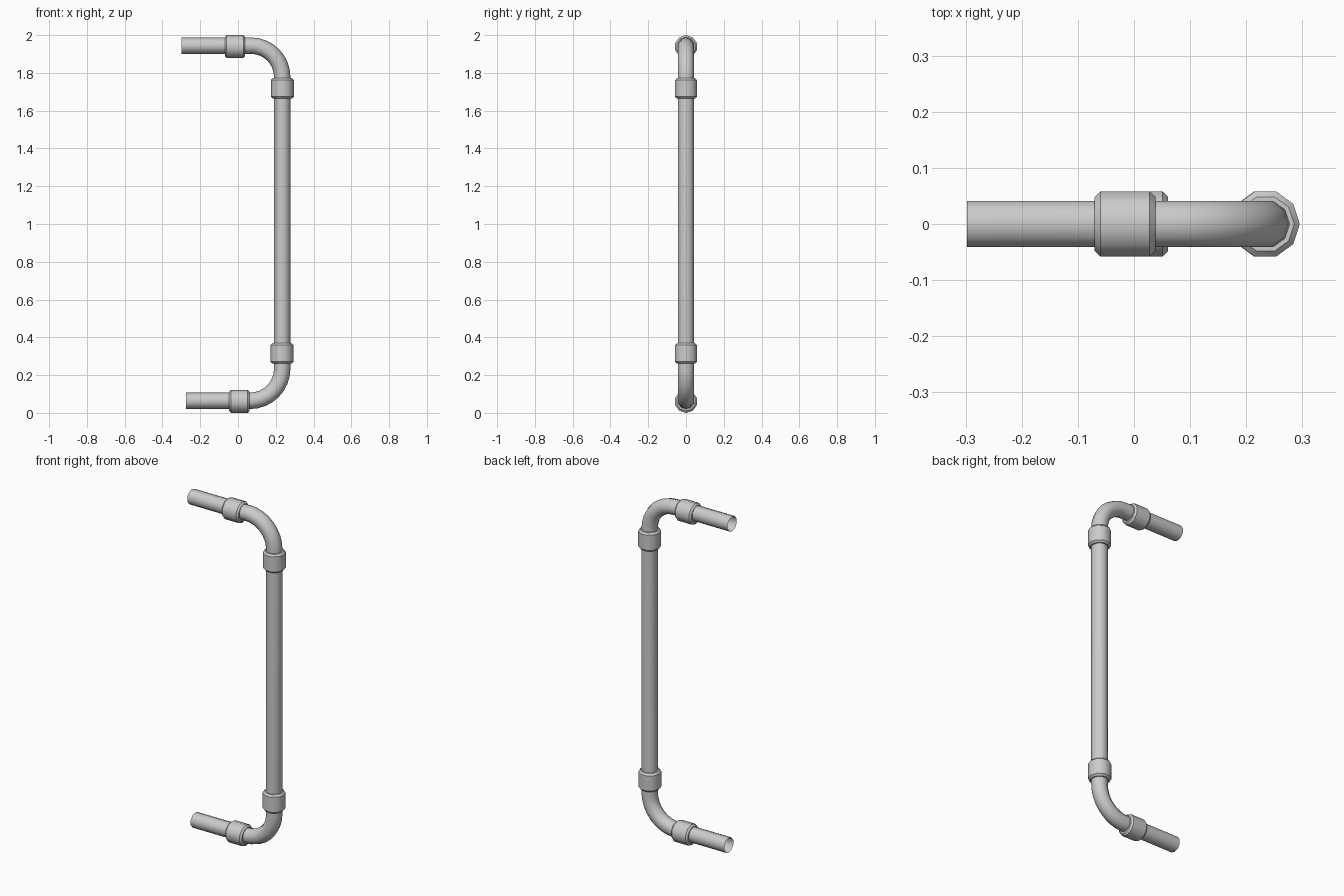
import bpy, math

if "Cube" in bpy.data.objects:
    bpy.data.objects.remove(bpy.data.objects["Cube"])

SIDES = 10
X_RISER, Z_TOP, Z_BOTTOM = 0.234, 1.944, 0.064
PIPE_R, COLLAR_R, CHAMFER = 0.0435, 0.061, 0.01


def sweep(name, stations, closed=False):
    """Skin rings along stations (x, z, heading, radius) lying in the XZ plane."""
    verts, faces = [], []
    for x, z, a, r in stations:
        nx, nz = -math.sin(a), math.cos(a)
        for i in range(SIDES):
            t = 2 * math.pi * i / SIDES
            c = r * math.cos(t)
            verts.append((x + nx * c, r * math.sin(t), z + nz * c))
    n = len(stations)
    for k in range(n if closed else n - 1):
        for i in range(SIDES):
            j = (i + 1) % SIDES
            p, q = k * SIDES, (k + 1) % n * SIDES
            faces.append((p + i, p + j, q + j, q + i))
    mesh = bpy.data.meshes.new(name)
    mesh.from_pydata(verts, [], faces)
    obj = bpy.data.objects.new(name, mesh)
    bpy.context.collection.objects.link(obj)
    bpy.ops.object.select_all(action='DESELECT')
    obj.select_set(True)
    bpy.context.view_layer.objects.active = obj
    bpy.ops.object.shade_smooth_by_angle(angle=math.radians(40))
    return obj


def bend(cx, cz, radius, start, steps=8):
    """Quarter turn clockwise, starting at the given heading."""
    out = []
    for k in range(steps + 1):
        a = start - math.pi / 2 * k / steps
        out.append((cx - radius * math.sin(a), cz + radius * math.cos(a), a, PIPE_R))
    return out


def collar(name, x, z, heading, length):
    """Chamfered ring fitting around the pipe."""
    h, inner = length / 2, PIPE_R - 0.002
    profile = [(-h, inner), (-h, COLLAR_R - CHAMFER), (-h + CHAMFER, COLLAR_R),
               (h - CHAMFER, COLLAR_R), (h, COLLAR_R - CHAMFER), (h, inner)]
    dx, dz = math.cos(heading), math.sin(heading)
    sweep(name, [(x + dx * s, z + dz * s, heading, r) for s, r in profile])


# Open-ended pipe: top arm, bend, riser, bend, bottom arm
R1, R2 = 0.165, 0.17
path = [(-0.298, Z_TOP, 0, PIPE_R)]
path += bend(X_RISER - R1, Z_TOP - R1, R1, 0)
path += bend(X_RISER - R2, Z_BOTTOM + R2, R2, -math.pi / 2)
path += [(-0.276, Z_BOTTOM, -math.pi, PIPE_R)]
sweep("pipe", path)

# Joint collars
collar("top_arm_collar", -0.016, 1.939, 0, 0.108)
collar("upper_riser_collar", 0.2345, 1.718, -math.pi / 2, 0.108)
collar("lower_riser_collar", 0.233, 0.315, -math.pi / 2, 0.108)
collar("bottom_arm_collar", 0.007, 0.061, -math.pi, 0.108)
